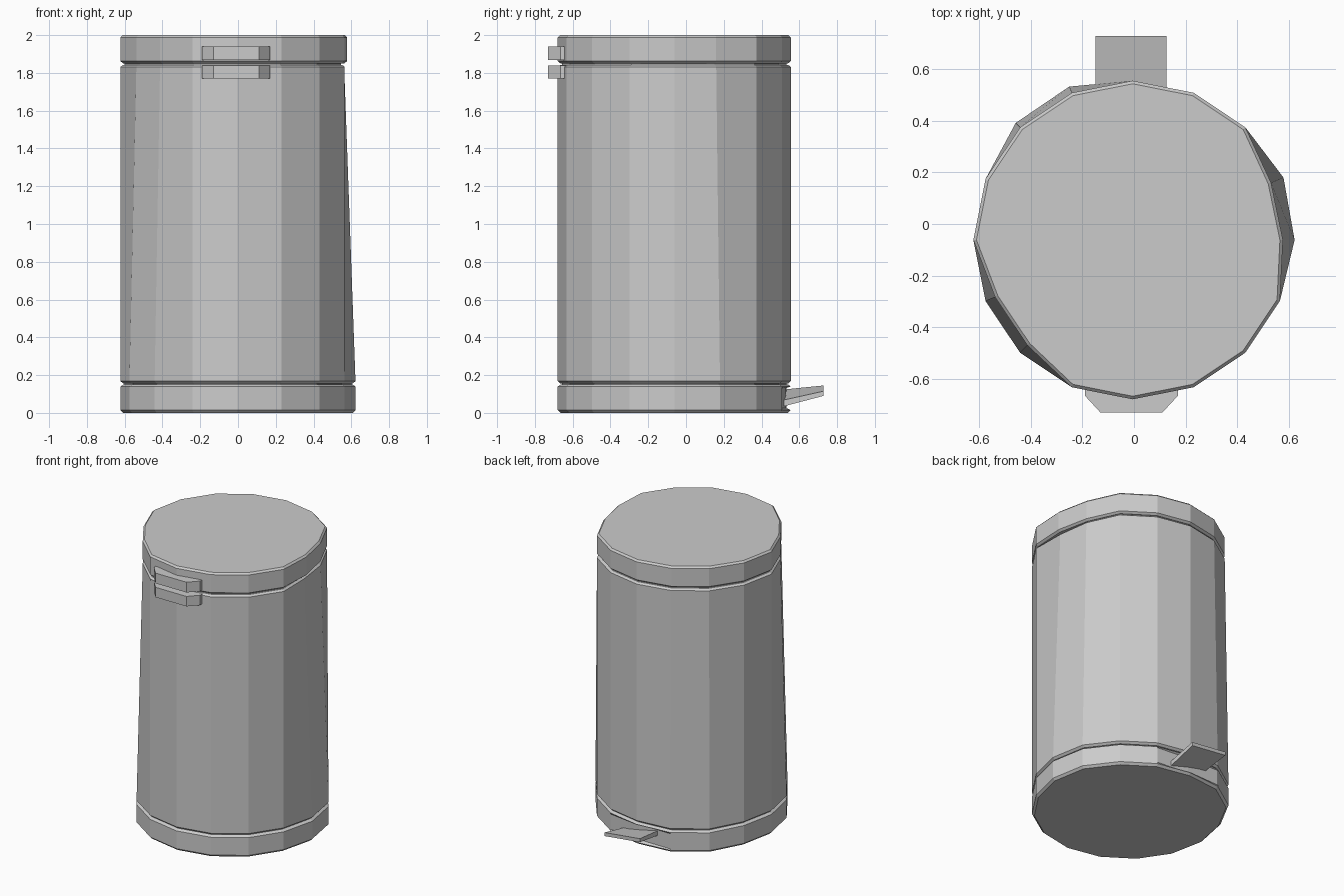
import bpy
import bmesh
from math import cos, sin, tau

if "Cube" in bpy.data.objects:
    bpy.data.objects.remove(bpy.data.objects["Cube"], do_unlink=True)

# Single grey painted metal
grey = bpy.data.materials.new("grey_metal")
grey.use_nodes = True
colour = (0.6, 0.6, 0.6, 1)
grey.diffuse_color = colour
grey.node_tree.nodes["Principled BSDF"].inputs["Base Color"].default_value = colour

SIDES, RADIUS = 16, 0.617
CENTRE_X, CENTRE_Y = -0.005, -0.062

# Radial dents and bulges of single corners
TOP = {0: -0.035, 1: -0.037, 9: -0.04, 10: -0.04}
SHOULDER = {**TOP, 0: -0.05}
BOTTOM = {0: 0.01, 1: 0.015, 5: 0.026, 6: 0.024}
NOTCH = {**BOTTOM, 4: -0.025}


def loft(name, rings):
    """Stack closed rings of equal corner count and cap both ends."""
    bm = bmesh.new()
    loops = [[bm.verts.new(p) for p in ring] for ring in rings]
    count = len(loops[0])
    for low, high in zip(loops, loops[1:]):
        for i in range(count):
            j = (i + 1) % count
            bm.faces.new((low[i], low[j], high[j], high[i]))
    bm.faces.new(loops[0][::-1])
    bm.faces.new(loops[-1])
    bmesh.ops.recalc_face_normals(bm, faces=bm.faces)
    mesh = bpy.data.meshes.new(name)
    bm.to_mesh(mesh)
    bm.free()
    mesh.materials.append(grey)
    obj = bpy.data.objects.new(name, mesh)
    bpy.context.collection.objects.link(obj)
    return obj


def ring(z, inset, dents):
    points = []
    for i in range(SIDES):
        r = RADIUS - inset + dents.get(i, 0)
        a = tau * i / SIDES
        points.append((CENTRE_X + r * cos(a), CENTRE_Y + r * sin(a), z))
    return points


# Base with a shallow notch behind the pedal
loft("base", [ring(0, 0.015, BOTTOM), ring(0.015, 0, BOTTOM),
              ring(0.025, 0, NOTCH), ring(0.132, 0, NOTCH),
              ring(0.14, 0, BOTTOM), ring(0.15, 0.015, BOTTOM)])

# Slim necks that form the grooves
loft("lower_neck", [ring(0.14, 0.022, BOTTOM), ring(0.17, 0.022, BOTTOM)])
loft("upper_neck", [ring(1.83, 0.022, SHOULDER), ring(1.86, 0.022, SHOULDER)])

# Main drum
loft("body", [ring(0.155, 0.015, BOTTOM), ring(0.168, 0, BOTTOM),
              ring(1.832, 0, SHOULDER), ring(1.843, 0.015, SHOULDER)])

# Lid
loft("lid", [ring(1.85, 0.015, TOP), ring(1.862, 0, TOP),
             ring(1.988, 0, TOP), ring(2.0, 0.012, TOP)])


# Pair of finger grips, on the lid and on the body
def grip(name, low, high):
    outline = [(-0.19, -0.62), (-0.19, -0.665), (-0.13, -0.73),
               (0.11, -0.73), (0.17, -0.665), (0.17, -0.62)]
    loft(name, [[(x, y, z) for x, y in outline] for z in (low, high)])


grip("lid_grip", 1.868, 1.94)
grip("body_grip", 1.77, 1.84)


# Foot pedal, rising outward and tipped to one side
def pedal_ring(y, left_z, right_z, thick):
    return [(-0.15, y, right_z - thick), (0.125, y, left_z - thick),
            (0.125, y, left_z), (-0.15, y, right_z)]


loft("pedal", [pedal_ring(0.48, 0.06, 0.12, 0.035),
               pedal_ring(0.728, 0.115, 0.145, 0.025)])
